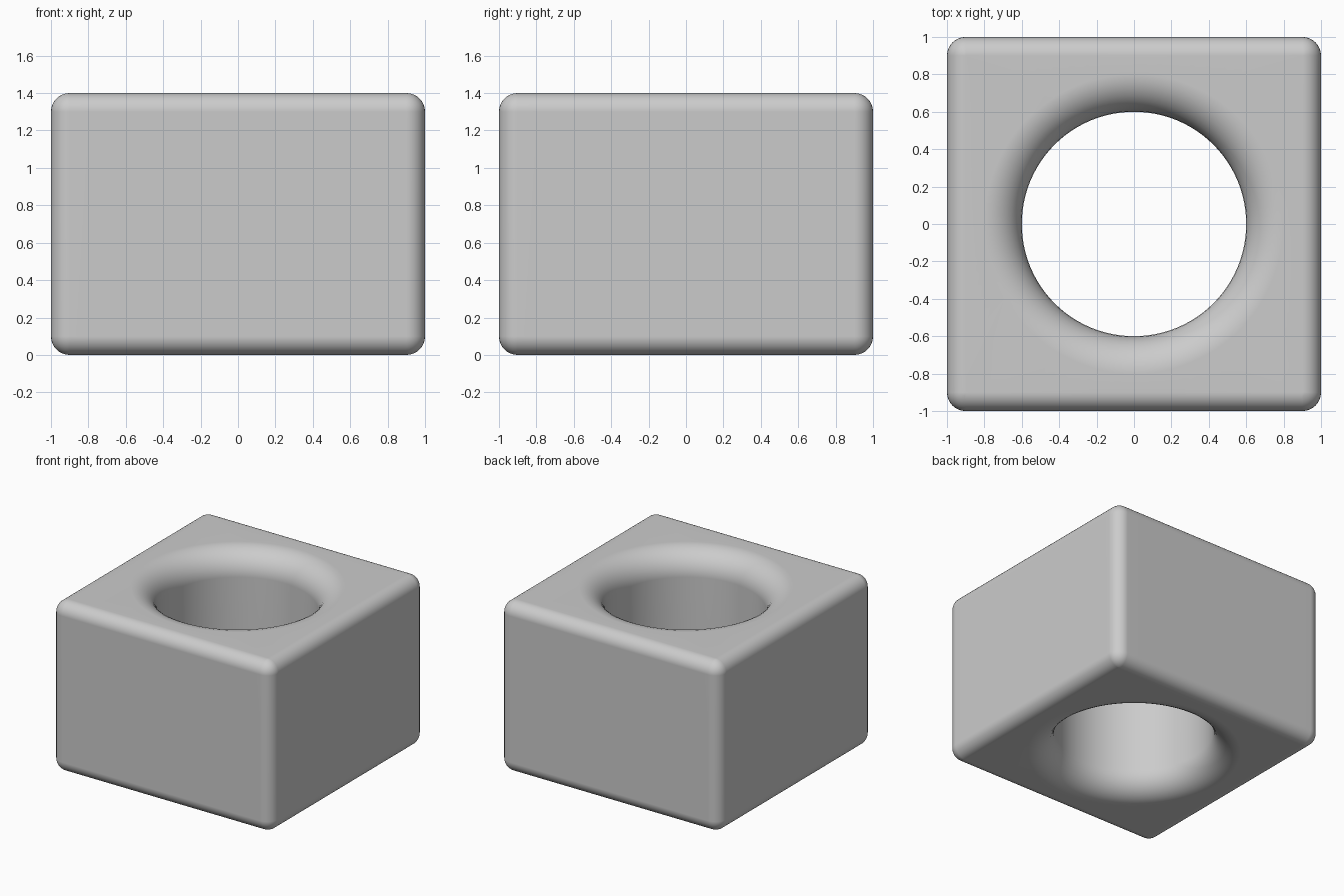
import bpy, bmesh
from math import sin, cos, pi, radians
from mathutils import Vector

cube = bpy.data.objects.get("Cube")
if cube:
    bpy.data.objects.remove(cube, do_unlink=True)

HALF, HEIGHT = 1.0, 1.4         # block half width and height
EDGE, BORE, FLARE = 0.1, 0.6, 0.2   # outer rounding, hole radius, rim rounding
STEPS = 8                       # segments per rounding
SIDE = 16                       # segments per straight side
QUARTER = STEPS + SIDE


def square_ring(radius, z):
    """Square outline whose corners are rounded by the given radius."""
    core = HALF - EDGE
    points = []
    for q in range(4):
        turn = q * pi / 2
        centre = Vector((cos(turn + pi / 4), sin(turn + pi / 4))) * core * 2 ** 0.5
        for k in range(STEPS + 1):
            a = turn + k / STEPS * pi / 2
            points.append(centre + radius * Vector((cos(a), sin(a))))
        start, along = points[-1], Vector((-sin(turn), cos(turn)))
        # the next side runs at a right angle to the corner's first direction
        along = Vector((-cos(turn), -sin(turn)))
        for k in range(1, SIDE):
            points.append(start + along * (2 * core * k / SIDE))
    return [(p.x, p.y, z) for p in points]


def round_ring(radius, z):
    """Circle with its points lined up with those of the square outline."""
    angles = [pi / 4 + (i - STEPS / 2) * pi / 2 / QUARTER for i in range(4 * QUARTER)]
    return [(radius * cos(a), radius * sin(a), z) for a in angles]


# Closed loop of sections: up the outside, over the rim, down the bore
quarter = [k / STEPS * pi / 2 for k in range(STEPS + 1)]
rings = [square_ring(EDGE * sin(t), EDGE * (1 - cos(t))) for t in quarter]
rings += [square_ring(EDGE * cos(t), HEIGHT - EDGE * (1 - sin(t))) for t in quarter]
rings += [round_ring(BORE + FLARE * (1 - sin(t)), HEIGHT - FLARE * (1 - cos(t))) for t in quarter]
rings += [round_ring(BORE + FLARE * (1 - cos(t)), FLARE * (1 - sin(t))) for t in quarter]

bm = bmesh.new()
loops = [[bm.verts.new(p) for p in ring] for ring in rings]
count = 4 * QUARTER
for i, lower in enumerate(loops):
    upper = loops[(i + 1) % len(loops)]
    for j in range(count):
        n = (j + 1) % count
        bm.faces.new((lower[j], lower[n], upper[n], upper[j]))
bmesh.ops.remove_doubles(bm, verts=bm.verts, dist=1e-5)
bmesh.ops.recalc_face_normals(bm, faces=bm.faces)
mesh = bpy.data.meshes.new("bored_block")
bm.to_mesh(mesh)
bm.free()

# Single plain grey
grey = bpy.data.materials.new("light grey")
grey.use_nodes = True
colour = (0.6, 0.6, 0.6, 1)
grey.diffuse_color = colour
grey.node_tree.nodes["Principled BSDF"].inputs["Base Color"].default_value = colour
mesh.materials.append(grey)

block = bpy.data.objects.new("bored_block", mesh)
bpy.context.collection.objects.link(block)
bpy.ops.object.select_all(action="DESELECT")
bpy.context.view_layer.objects.active = block
block.select_set(True)
bpy.ops.object.shade_smooth_by_angle(angle=radians(40))
block.modifiers.new("even_shading", "WEIGHTED_NORMAL").keep_sharp = True
